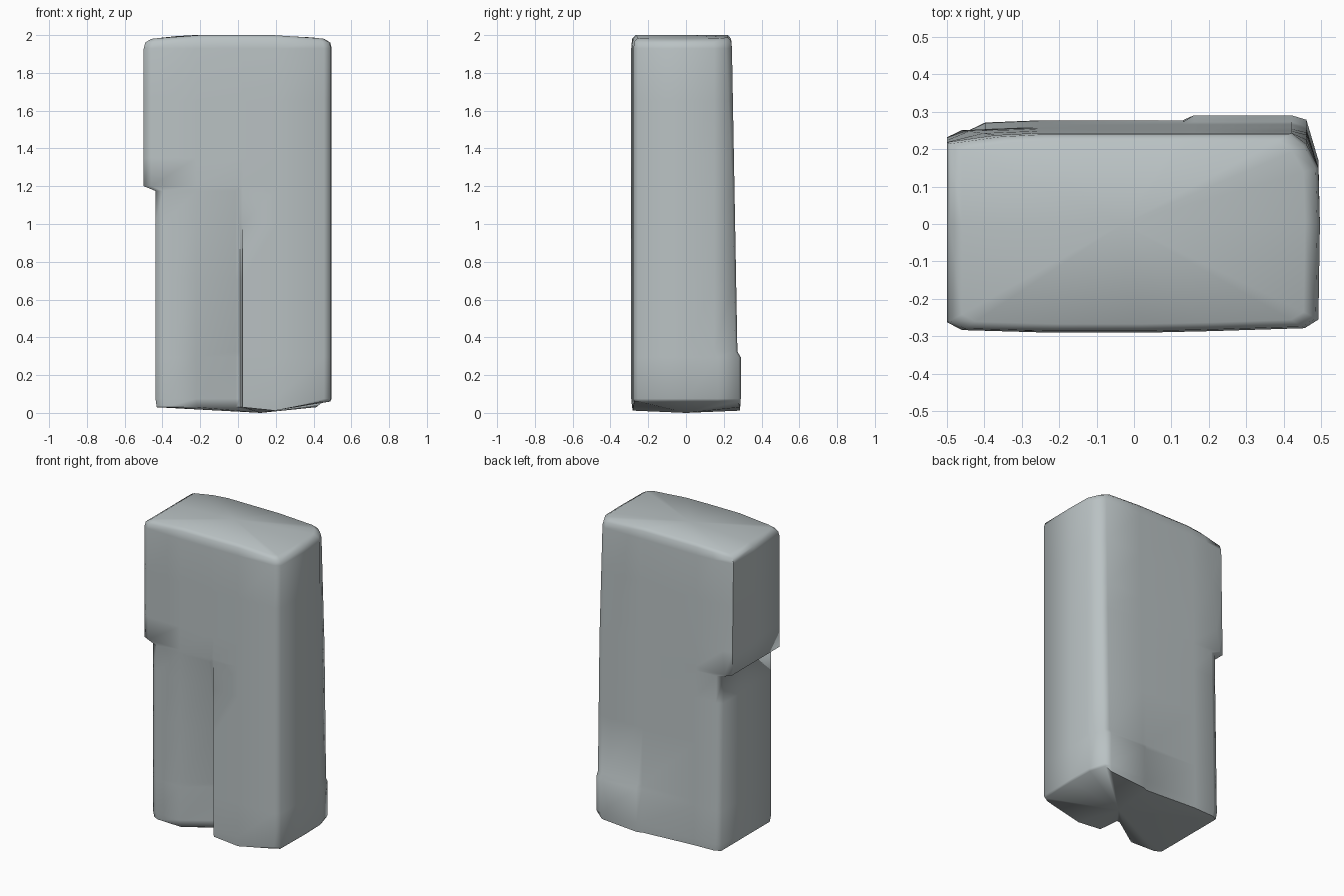
import bpy, bmesh

if "Cube" in bpy.data.objects:
    bpy.data.objects.remove(bpy.data.objects["Cube"])

stone = bpy.data.materials.new("pale grey stone")
stone.diffuse_color = (0.49, 0.54, 0.55, 1.0)
stone.use_nodes = True
stone.node_tree.nodes["Principled BSDF"].inputs["Base Color"].default_value = stone.diffuse_color


def section(z):
    """Outline of the slab at height z, anticlockwise seen from above."""
    left = -0.437 if z < 1.185 else -0.499           # overhang on upper left
    right = 0.496
    d = 0.14 * max(0.0, min(1.0, (1.2 - z) / 0.9))   # groove depth
    back = 0.278 - 0.018 * z                         # back leans in
    foot = 0.29 if z < 0.31 else back                # bump at back right foot
    side = 0.17 if z < 0.31 else 0.15
    cut = max(0.0, (z - 1.2) / 0.8)                  # upper back left chamfer
    return [
        (left, -0.262), (left + 0.04, -0.283), (-0.22, -0.29),
        (-0.012, -0.29 + d), (0.010, -0.29 + d), (0.024, -0.29),
        (0.20, -0.286), (0.455, -0.278), (right - 0.004, -0.255),
        (right, 0.0), (right - 0.004, side), (0.46, foot - 0.012 - 0.02 * cut),
        (0.42, foot), (0.16, foot), (0.13, back), (-0.25, back),
        (left + 0.04 + 0.1 * cut, back - 0.006), (left, back - 0.025),
        (left, 0.0)]


def drop(x, z):
    """Uneven height of the lowest and highest rings."""
    if z < 0.05:
        if x > 0.43:
            return 0.03
        return -0.018 if 0.1 < x < 0.3 else 0.0
    if z > 1.97:
        return -0.02 * max(0.0, (abs(x) - 0.3) / 0.2)
    return 0.0


# Stone slab: stacked sections with eased top and bottom rims
levels = [(0.03, 0.985), (0.075, 1), (0.295, 1), (0.325, 1), (0.7, 1),
          (1.0, 1), (1.175, 1), (1.2, 1), (1.35, 1), (1.65, 1),
          (1.93, 1), (1.98, 0.985), (2.0, 0.92)]
bm = bmesh.new()
rings = []
for z, s in levels:
    rings.append([bm.verts.new((x * s, y * s, z + drop(x, z)))
                  for x, y in section(z)])
n = len(rings[0])
for a, b in zip(rings, rings[1:]):
    for i in range(n):
        j = (i + 1) % n
        bm.faces.new((a[i], a[j], b[j], b[i]))

# Base bulges down to the ground, top is nearly flat
low = bm.verts.new((0.12, 0.0, 0.0))
high = bm.verts.new((-0.03, 0.0, 2.0))
for i in range(n):
    j = (i + 1) % n
    bm.faces.new((low, rings[0][j], rings[0][i]))
    bm.faces.new((high, rings[-1][i], rings[-1][j]))
bmesh.ops.remove_doubles(bm, verts=bm.verts, dist=0.0005)
bmesh.ops.recalc_face_normals(bm, faces=bm.faces)

mesh = bpy.data.meshes.new("stone_slab")
bm.to_mesh(mesh)
bm.free()
mesh.materials.append(stone)
slab = bpy.data.objects.new("stone_slab", mesh)
bpy.context.collection.objects.link(slab)
bpy.context.view_layer.objects.active = slab
slab.select_set(True)
bpy.ops.object.shade_smooth_by_angle(angle=1.2)
